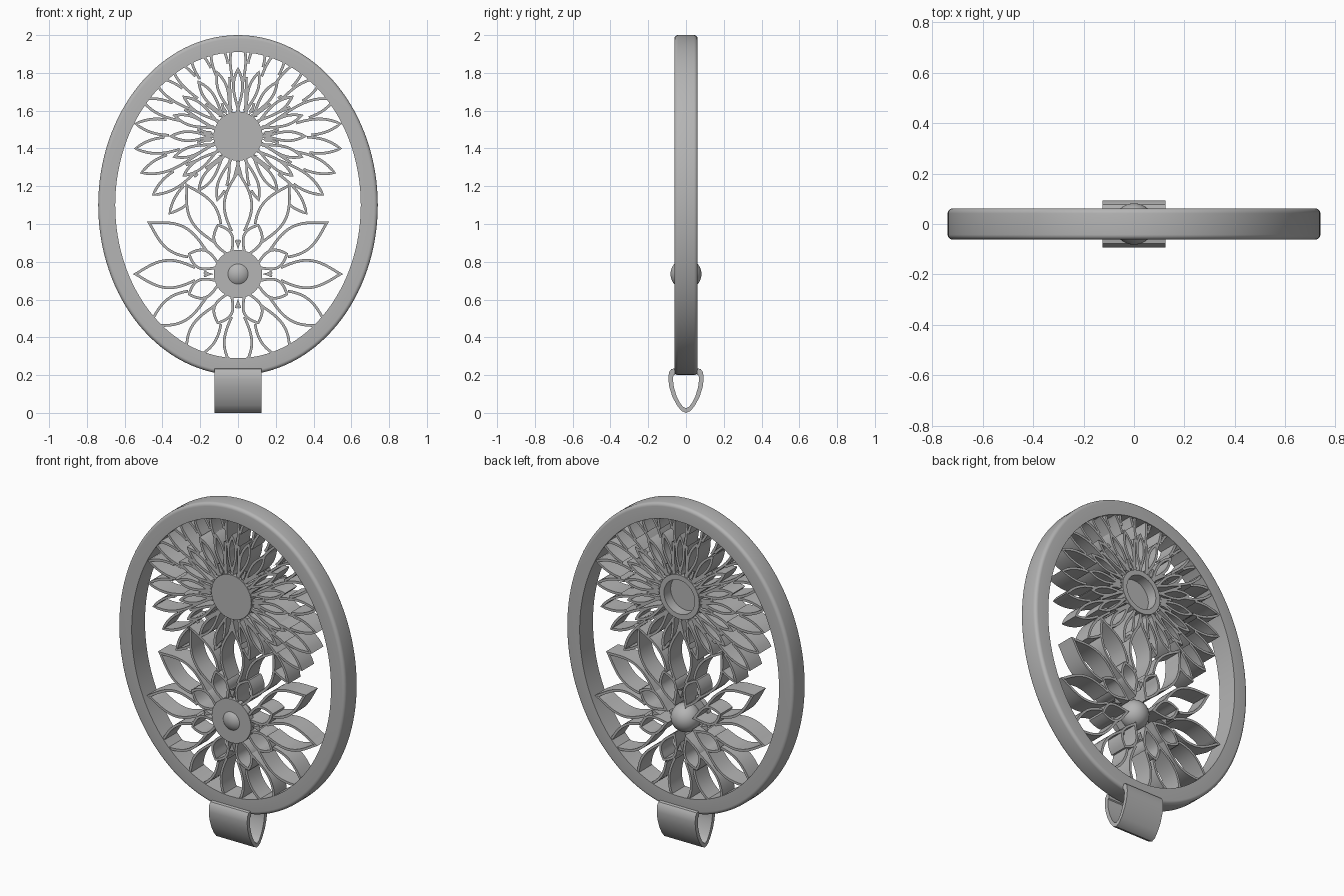
import bpy, bmesh
from math import sin, cos, pi, radians, hypot
from mathutils import Vector

cube = bpy.data.objects.get("Cube")
if cube:
    bpy.data.objects.remove(cube)

grey = bpy.data.materials.new("satin grey")
grey.use_nodes = True
grey.diffuse_color = (0.46, 0.46, 0.46, 1)
grey.node_tree.nodes["Principled BSDF"].inputs["Base Color"].default_value = grey.diffuse_color

RING_Z, RX, RZ = 1.1, 0.74, 0.90
UPPER, LOWER = (0, 1.465), (0, 0.735)
HALF = 0.056        # half depth of the petal walls
WALL = 0.014        # petal wall thickness


def finish(name, bm, angle=35):
    bmesh.ops.remove_doubles(bm, verts=bm.verts, dist=1e-5)
    bmesh.ops.recalc_face_normals(bm, faces=bm.faces)
    mesh = bpy.data.meshes.new(name)
    bm.to_mesh(mesh)
    bm.free()
    mesh.materials.append(grey)
    ob = bpy.data.objects.new(name, mesh)
    bpy.context.collection.objects.link(ob)
    bpy.ops.object.select_all(action='DESELECT')
    ob.select_set(True)
    bpy.context.view_layer.objects.active = ob
    bpy.ops.object.shade_smooth_by_angle(angle=radians(angle))
    return ob


def sweep(name, profile, place, steps, closed=True):
    """Carry a profile of (a, b) points round a full turn."""
    bm = bmesh.new()
    loops = [[bm.verts.new(place(p, 2 * pi * i / steps)) for p in profile] for i in range(steps)]
    n = len(profile)
    for i in range(steps):
        a, b = loops[i], loops[(i + 1) % steps]
        for j in range(n if closed else n - 1):
            k = (j + 1) % n
            bm.faces.new((a[j], a[k], b[k], b[j]))
    return finish(name, bm)


# Oval frame: rounded on the outer edge, square on the inner edge
D = 0.062
arc = [(0.02 - 0.02 * sin(t), D - 0.02 + 0.02 * cos(t)) for t in [i * pi / 10 for i in range(6)]]
rim = [(0.09, D)] + arc + [(d, -y) for d, y in reversed(arc)] + [(0.09, -D)]
sweep("oval_frame", rim,
      lambda p, t: (cos(t) * (RX - p[0]), p[1], RING_Z + sin(t) * (RZ - p[0])), 128)


# Flower hubs: closed at the front, recessed at the back
def hub(name, centre, profile):
    sweep(name, profile,
          lambda p, t: (centre[0] + p[0] * cos(t), p[1], centre[1] + p[0] * sin(t)), 64, False)


hub("upper_hub", UPPER, [(0, -D), (0.13, -D), (0.13, D), (0.1, D), (0.1, 0), (0, 0)])
hub("lower_hub", LOWER, [(0, -D), (0.128, -D), (0.128, -0.03), (0, -0.03)])

# Bead through the lower hub
bm = bmesh.new()
bmesh.ops.create_uvsphere(bm, u_segments=40, v_segments=24, radius=0.082)
bmesh.ops.translate(bm, verts=bm.verts, vec=(LOWER[0], 0, LOWER[1]))
finish("bead", bm)


# Petals: upright walls along leaf outlines, with nearer petals hiding further ones
def inside(p, poly):
    hit = False
    for a, b in zip(poly, poly[1:] + poly[:1]):
        if (a.y > p.y) != (b.y > p.y) and p.x < a.x + (p.y - a.y) * (b.x - a.x) / (b.y - a.y):
            hit = not hit
    return hit


def leaf(centre, angle, r0, r1, width, skew, power, steps=18):
    """Closed outline; skew moves the widest place outward, power sharpens the tip."""
    side = []
    for i in range(steps + 1):
        t = i / steps
        side.append((r0 + (r1 - r0) * t, width * max(sin(pi * t ** skew), 0) ** power))
    outline = side + [(r, -w) for r, w in reversed(side[1:-1])]
    points = []
    for r, w in outline:
        x = centre[0] + r * cos(angle) - w * sin(angle)
        z = centre[1] + r * sin(angle) + w * cos(angle) - RING_Z
        # keep the petal inside the frame
        s = max(1, hypot(x / (RX - 0.07), z / (RZ - 0.07)))
        points.append(Vector((x / s, z / s + RING_Z)))
    return points


taken = []


def petals(name, centre, angles, r0, r1, width, skew, power):
    bm = bmesh.new()
    for deg in angles:
        pts = leaf(centre, radians(deg), r0, r1, width, skew, power)
        n = len(pts)
        inner = []
        for i, p in enumerate(pts):
            d = pts[(i + 1) % n] - pts[i - 1]
            # outline runs clockwise, so the inside lies to the right
            normal = Vector((d.y, -d.x)).normalized()
            inner.append(p + normal * WALL)
        for i in range(n):
            k = (i + 1) % n
            mid = (pts[i] + pts[k]) / 2
            if any(inside(mid, q) for q in taken):
                continue
            section = [(pts, -HALF), (pts, HALF), (inner, HALF), (inner, -HALF)]
            a = [bm.verts.new((s[i].x, y, s[i].y)) for s, y in section]
            b = [bm.verts.new((s[k].x, y, s[k].y)) for s, y in section]
            for j in range(4):
                m = (j + 1) % 4
                bm.faces.new((a[j], a[m], b[m], b[j]))
        taken.append(pts)
    finish(name, bm)


def turn(count, start=0.0):
    return [start + 360 * i / count for i in range(count)]


petals("lower_inner_petals", LOWER, turn(8, 22.5), 0.085, 0.287, 0.056, 1.3, 0.85)
petals("lower_outer_petals", LOWER, turn(12), 0.13, 0.557, 0.08, 1.15, 1.1)
petals("upper_inner_petals", UPPER, turn(20, 90), 0.115, 0.365, 0.031, 1.35, 0.85)
petals("upper_outer_petals", UPPER,
       [a for a in turn(26, 90) if abs(a % 360 - 270) > 32], 0.12, 0.555, 0.048, 1.6, 0.8)

# Hanging loop: a curved strip wrapped under the frame
outer = [(0.058, 0.236), (0.078, 0.232), (0.09, 0.215), (0.094, 0.18), (0.088, 0.135),
         (0.072, 0.085), (0.048, 0.04), (0.024, 0.01), (0, 0)]
inner = [(0.058, 0.2), (0.062, 0.203), (0.067, 0.198), (0.069, 0.175), (0.064, 0.135),
         (0.05, 0.09), (0.033, 0.055), (0.016, 0.032), (0, 0.025)]


def both(half):
    return half + [(-y, z) for y, z in reversed(half[:-1])]


bm = bmesh.new()
strip = list(zip(both(outer), both(inner)))
rows = [[bm.verts.new((x, *p)) for x, p in ((-0.125, o), (0.125, o), (0.125, i), (-0.125, i))]
        for o, i in strip]
for a, b in zip(rows, rows[1:]):
    for j in range(4):
        k = (j + 1) % 4
        bm.faces.new((a[j], a[k], b[k], b[j]))
bm.faces.new(rows[0])
bm.faces.new(rows[-1])
finish("hanging_loop", bm, 40)
